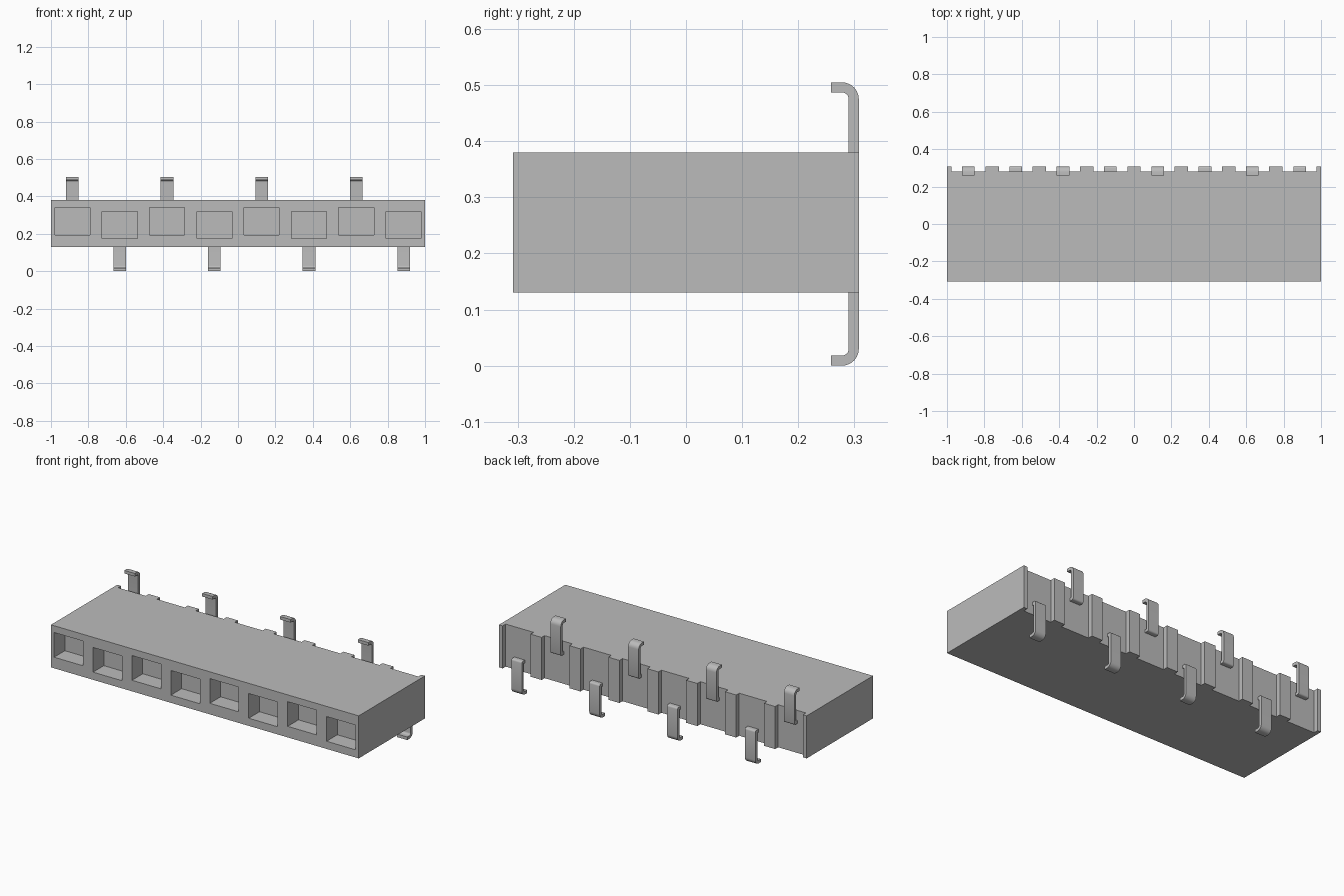
import bpy, bmesh, math

cube = bpy.data.objects.get("Cube")
if cube:
    bpy.data.objects.remove(cube, do_unlink=True)

# One grey material for housing and contacts
grey = bpy.data.materials.new("grey")
grey.use_nodes = True
COLOUR = (0.5, 0.5, 0.5, 1)
grey.diffuse_color = COLOUR
grey.node_tree.nodes["Principled BSDF"].inputs["Base Color"].default_value = COLOUR

PITCH = 0.253
SLOTS = [(i - 3.5) * PITCH for i in range(8)]
Z0, Z1 = 0.13, 0.38
FRONT, RECESS, BACK = -0.308, 0.28, 0.308


def make_object(name, bm):
    bmesh.ops.recalc_face_normals(bm, faces=bm.faces)
    mesh = bpy.data.meshes.new(name)
    bm.to_mesh(mesh)
    bm.free()
    mesh.materials.append(grey)
    obj = bpy.data.objects.new(name, mesh)
    bpy.context.collection.objects.link(obj)
    return obj


def extrude(bm, points, offset):
    """Solid from a closed outline pushed along an offset."""
    face = bm.faces.new([bm.verts.new(p) for p in points])
    new = bmesh.ops.extrude_face_region(bm, geom=[face])["geom"]
    verts = [v for v in new if isinstance(v, bmesh.types.BMVert)]
    bmesh.ops.translate(bm, verts=verts, vec=offset)


# Housing: plan outline with a recess in the back behind every slot
outline = [(-1, FRONT), (1, FRONT), (1, BACK)]
for x in reversed(SLOTS):
    half = 0.0905
    outline += [(x + half, BACK), (x + half, RECESS), (x - half, RECESS), (x - half, BACK)]
outline.append((-1, BACK))
bm = bmesh.new()
extrude(bm, [(x, y, Z0) for x, y in outline], (0, 0, Z1 - Z0))
housing = make_object("housing", bm)

# Front sockets, alternately high and low
bm = bmesh.new()
for i, x in enumerate(SLOTS):
    low, high = (0.195, 0.34) if i % 2 == 0 else (0.175, 0.32)
    y = FRONT - 0.05
    rect = [(x - 0.094, y, low), (x + 0.094, y, low), (x + 0.094, y, high), (x - 0.094, y, high)]
    extrude(bm, rect, (0, 0.15, 0))
cutter = make_object("socket_cutter", bm)
cutter.hide_render = True
mod = housing.modifiers.new("sockets", 'BOOLEAN')
mod.operation = 'DIFFERENCE'
mod.solver = 'EXACT'
mod.object = cutter
bpy.context.view_layer.objects.active = housing
bpy.ops.object.modifier_apply(modifier=mod.name)
bpy.data.objects.remove(cutter, do_unlink=True)


def arc(cy, cz, r, a0, a1, n=6):
    return [(cy + r * math.cos(math.radians(a0 + (a1 - a0) * k / n)),
             cz + r * math.sin(math.radians(a0 + (a1 - a0) * k / n))) for k in range(n + 1)]


# Contact profile (y, z) for an upper pin: root in the housing, stem, bend, foot
T, R, TOP, ROOT = 0.018, 0.03, 0.505, 0.303
profile = [(0.27, ROOT)]
profile += arc(BACK - 0.01, ROOT + 0.01, 0.01, -90, 0, 3)
profile += arc(BACK - R, TOP - R, R, 0, 90)
profile += [(0.258, TOP), (0.258, TOP - T)]
profile += arc(BACK - R, TOP - R, R - T, 90, 0)
profile += [(BACK - T, ROOT + T), (0.27, ROOT + T)]

# Contacts alternate between the top and the bottom of the housing
for i, x in enumerate(SLOTS):
    upper = i % 2 == 0
    bm = bmesh.new()
    extrude(bm, [(x - 0.034, y, z if upper else TOP + 0.003 - z - 0.003) for y, z in profile], (0.068, 0, 0))
    pin = make_object(f"{'upper' if upper else 'lower'}_pin_{i // 2 + 1}", bm)
    bpy.ops.object.select_all(action='DESELECT')
    pin.select_set(True)
    bpy.context.view_layer.objects.active = pin
    bpy.ops.object.shade_smooth_by_angle(angle=math.radians(32))
